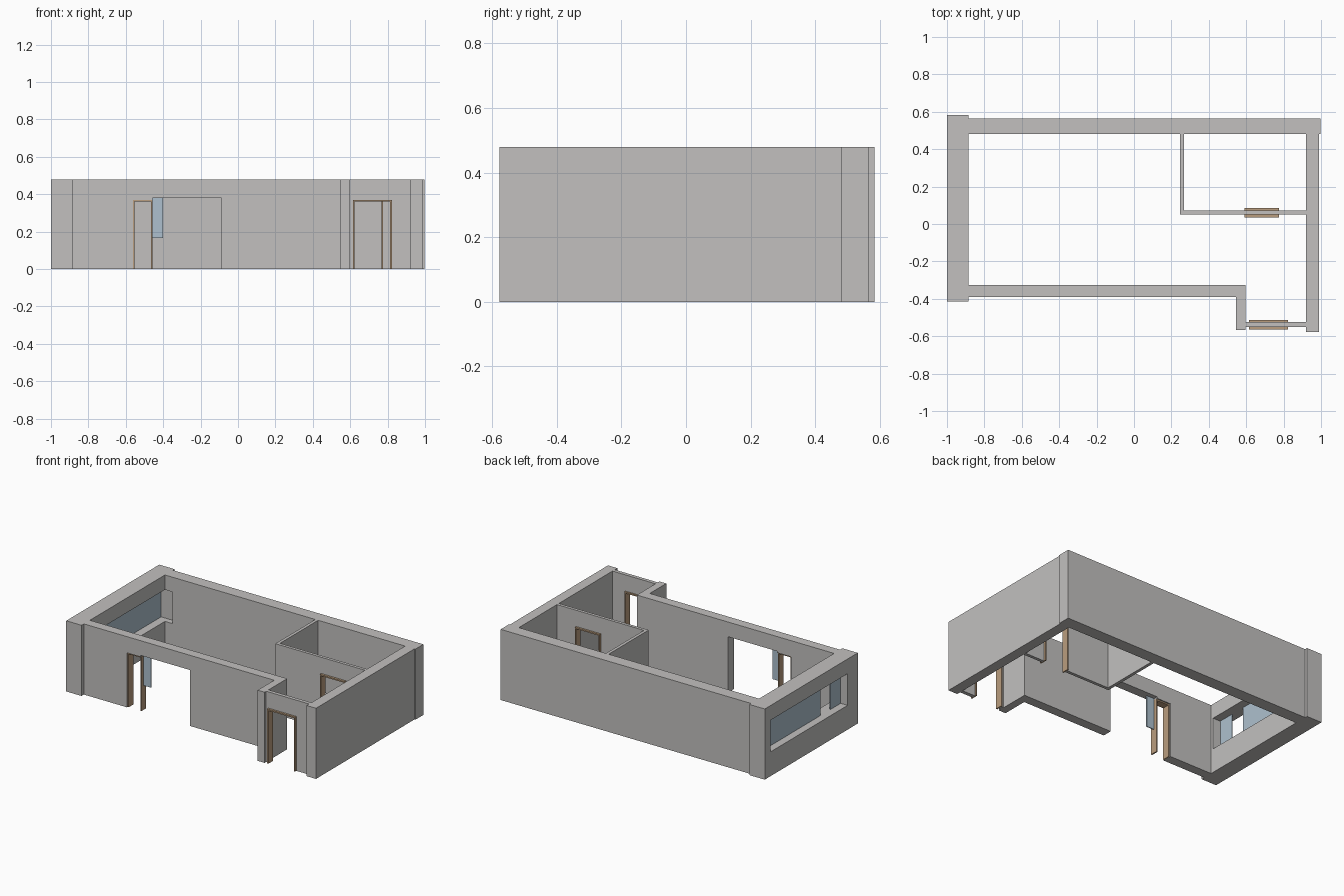
import bpy
import bmesh

cube = bpy.data.objects.get("Cube")
if cube:
    bpy.data.objects.remove(cube, do_unlink=True)


def material(name, rgb):
    m = bpy.data.materials.new(name)
    m.use_nodes = True
    m.diffuse_color = (*rgb, 1)
    m.node_tree.nodes["Principled BSDF"].inputs["Base Color"].default_value = (*rgb, 1)
    return m


plaster = material("grey plaster", (0.54, 0.53, 0.52))
wood = material("brown wood", (0.49, 0.34, 0.21))
glass = material("pale blue glass", (0.42, 0.53, 0.62))

H = 0.48       # wall height
DOOR_H = 0.37  # door head
SILL, HEAD = 0.165, 0.38


def boxes(name, mat, *extents):
    """One object from boxes given as ((x0, x1), (y0, y1), (z0, z1))."""
    bm = bmesh.new()
    for ext in extents:
        verts = bmesh.ops.create_cube(bm, size=1)["verts"]
        for v in verts:
            v.co = [(a + b) / 2 + c * (b - a) for (a, b), c in zip(ext, v.co)]
    mesh = bpy.data.meshes.new(name)
    bm.to_mesh(mesh)
    bm.free()
    mesh.materials.append(mat)
    obj = bpy.data.objects.new(name, mesh)
    bpy.context.collection.objects.link(obj)
    return obj


def wall(name, x, y):
    return boxes(name, plaster, (x, y, (0, H)))


def cut(obj, x, y, z):
    """Cut a box-shaped opening out of a wall."""
    cutter = boxes("cutter", plaster, (x, y, z))
    cutter.hide_render = True
    mod = obj.modifiers.new("opening", "BOOLEAN")
    mod.operation = "DIFFERENCE"
    mod.solver = "EXACT"
    mod.object = cutter
    bpy.context.view_layer.objects.active = obj
    bpy.ops.object.modifier_apply(modifier=mod.name)
    bpy.data.objects.remove(cutter, do_unlink=True)


def doorway(name, host, x, y_mid, depth=0.05, t=0.009):
    """Door hole in a wall, lined with two jambs and a head."""
    x0, x1 = x
    cut(host, x, (y_mid - 0.1, y_mid + 0.1), (-0.1, DOOR_H))
    y = (y_mid - depth / 2, y_mid + depth / 2)
    boxes(name, wood,
          ((x0, x0 + t), y, (0, DOOR_H)),
          ((x1 - t, x1), y, (0, DOOR_H)),
          ((x0 + t, x1 - t), y, (DOOR_H - t, DOOR_H)))


# Outer walls
left_wall = wall("left_wall", (-1, -0.885), (-0.415, 0.583))
back_wall = wall("back_wall", (-0.885, 0.997), (0.48, 0.565))
wall("right_wall", (0.92, 0.99), (-0.577, 0.48))
front_wall = wall("front_wall", (-0.885, 0.597), (-0.39, -0.325))

# Entrance porch and inner room
wall("porch_side_wall", (0.545, 0.597), (-0.567, -0.39))
porch_wall = wall("porch_front_wall", (0.597, 0.92), (-0.55, -0.525))
wall("room_side_wall", (0.245, 0.266), (0.05, 0.48))
room_wall = wall("room_front_wall", (0.266, 0.92), (0.05, 0.071))

# Side window, with its recess running into the back wall
for host in (left_wall, back_wall):
    cut(host, (-1.1, -0.83), (-0.306, 0.52), (SILL, HEAD))
for name, y in (("side_window_wide_pane", (-0.09, 0.52)),
                ("side_window_narrow_pane", (-0.306, -0.197))):
    boxes(name, glass, ((-0.948, -0.942), y, (SILL, HEAD)))

# Wide front opening with a pane beside the terrace door
cut(front_wall, (-0.458, -0.087), (-0.5, -0.2), (-0.1, HEAD))
boxes("front_window_pane", glass, ((-0.458, -0.4), (-0.361, -0.355), (SILL, HEAD)))

# Doorways
doorway("terrace_door_frame", front_wall, (-0.562, -0.457), -0.358)
doorway("entrance_door_frame", porch_wall, (0.614, 0.823), -0.539)
doorway("room_door_frame", room_wall, (0.59, 0.776), 0.06)
